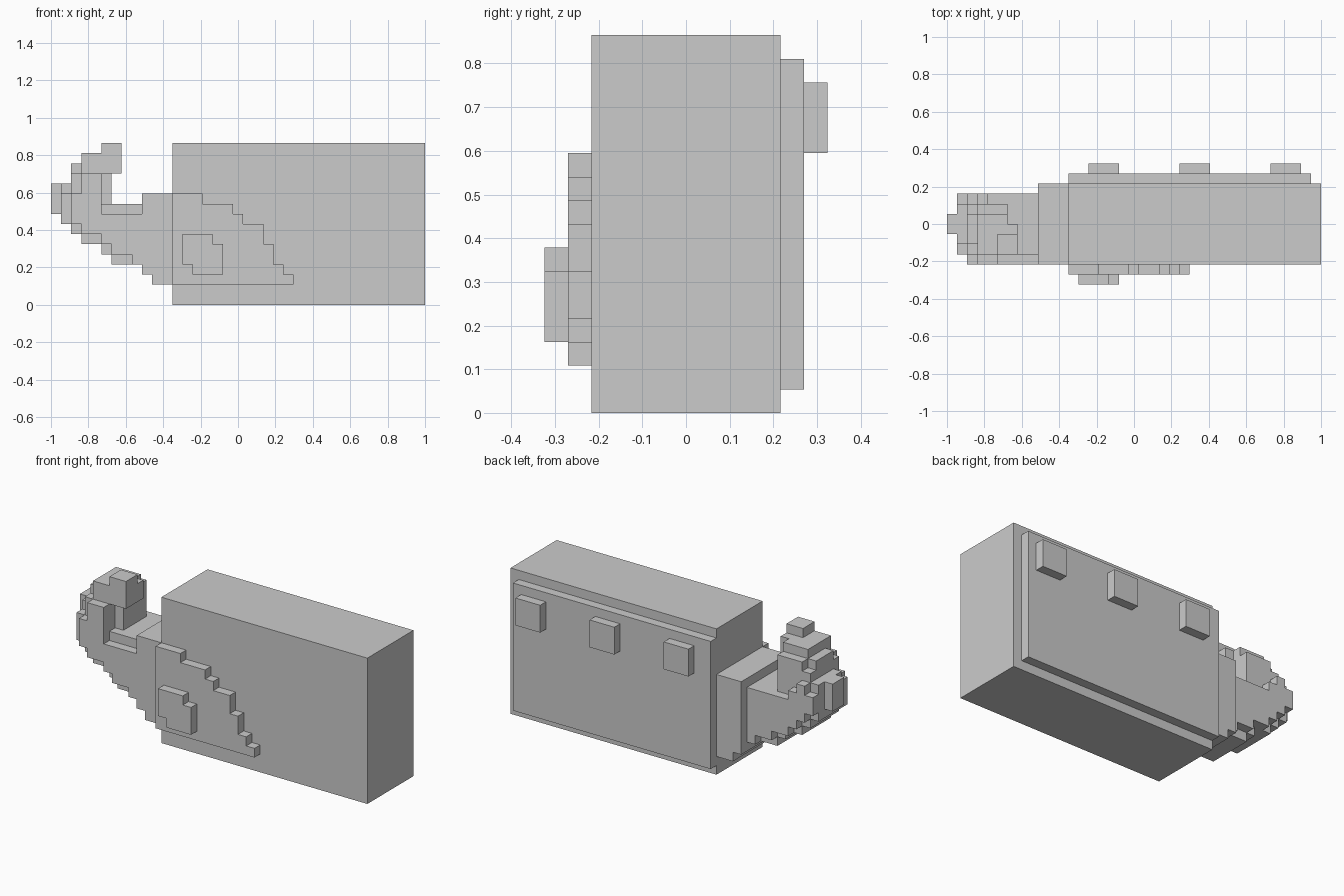
import bpy, bmesh
from mathutils import Vector

if "Cube" in bpy.data.objects:
    bpy.data.objects.remove(bpy.data.objects["Cube"])

U = 2 / 37                       # edge of one block
ORIGIN = Vector((-1, -6 * U, 0))


def box(x0, x1, y0, y1, z0, z1):
    return {(x, y, z) for x in range(x0, x1) for y in range(y0, y1) for z in range(z0, z1)}


def columns(start, y0, y1, spans):
    """Side profile: one (bottom, top) span per block column, repeated over y."""
    cells = set()
    for n, (lo, hi) in enumerate(spans):
        cells |= box(start + n, start + n + 1, y0, y1, lo, hi)
    return cells


parts = {}

# Main block, back panel and its three studs
parts["main_block"] = box(12, 37, 2, 10, 0, 16)
parts["back_panel"] = box(12, 36, 10, 11, 1, 15)
for n, x in enumerate((14, 23, 32)):
    parts[f"back_stud_{n + 1}"] = box(x, x + 3, 11, 12, 11, 14)

# Stepped panel and badge on the front
tops = [11] * 3 + [10] * 3 + [9] + [8] * 2 + [6, 4, 3]
parts["front_panel"] = columns(12, 1, 2, [(2, t) for t in tops])
parts["front_badge"] = columns(13, 0, 1, [(4, 7), (3, 7), (3, 7), (3, 6)])

# Collar joining the block and the curled end
parts["collar"] = columns(9, 2, 10, [(3, 11), (2, 11), (2, 11)])

# Curled end, built from side profiles layered front to back
curl = columns(2, 2, 3, [(8, 11), (7, 13), (7, 13), (6, 9), (5, 9), (5, 9), (4, 9)])
curl |= columns(1, 3, 4, [(8, 11), (7, 13), (6, 14), (6, 14), (5, 10)] + [(4, 10)] * 3)
curl |= columns(1, 4, 7, [(8, 12), (7, 14), (6, 15), (6, 15), (5, 15)] + [(4, 10)] * 3)
curl |= columns(1, 7, 8, [(8, 12), (7, 13), (6, 14), (6, 14), (5, 14)] + [(4, 10)] * 3)
curl |= columns(1, 8, 9, [(9, 11), (8, 12), (7, 11), (6, 10), (6, 10), (5, 10), (5, 10), (4, 10)])
curl |= box(3, 5, 3, 4, 14, 15)
parts["curled_end"] = curl
parts["curl_nub"] = box(0, 1, 5, 7, 9, 12)
parts["curl_tip"] = box(5, 7, 3, 5, 13, 16) | box(6, 7, 5, 6, 13, 15)

filled = set().union(*parts.values())


def build(name, cells):
    """Mesh the exposed sides of the blocks and merge the flat areas."""
    bm = bmesh.new()
    verts = {}

    def vert(p):
        if p not in verts:
            verts[p] = bm.verts.new(ORIGIN + Vector(p) * U)
        return verts[p]

    for c in sorted(cells):
        for axis in range(3):
            a, b = (axis + 1) % 3, (axis + 2) % 3
            for side in (0, 1):
                near = list(c)
                near[axis] += 2 * side - 1
                if tuple(near) in filled:
                    continue
                quad = []
                for da, db in ((0, 0), (1, 0), (1, 1), (0, 1)):
                    p = list(c)
                    p[axis] += side
                    p[a] += da
                    p[b] += db
                    quad.append(vert(tuple(p)))
                bm.faces.new(quad if side else quad[::-1])
    bmesh.ops.dissolve_limit(bm, angle_limit=0.01, verts=bm.verts[:], edges=bm.edges[:])
    mesh = bpy.data.meshes.new(name)
    bm.to_mesh(mesh)
    bm.free()
    bpy.context.collection.objects.link(bpy.data.objects.new(name, mesh))


for part_name, part_cells in parts.items():
    build(part_name, part_cells)
